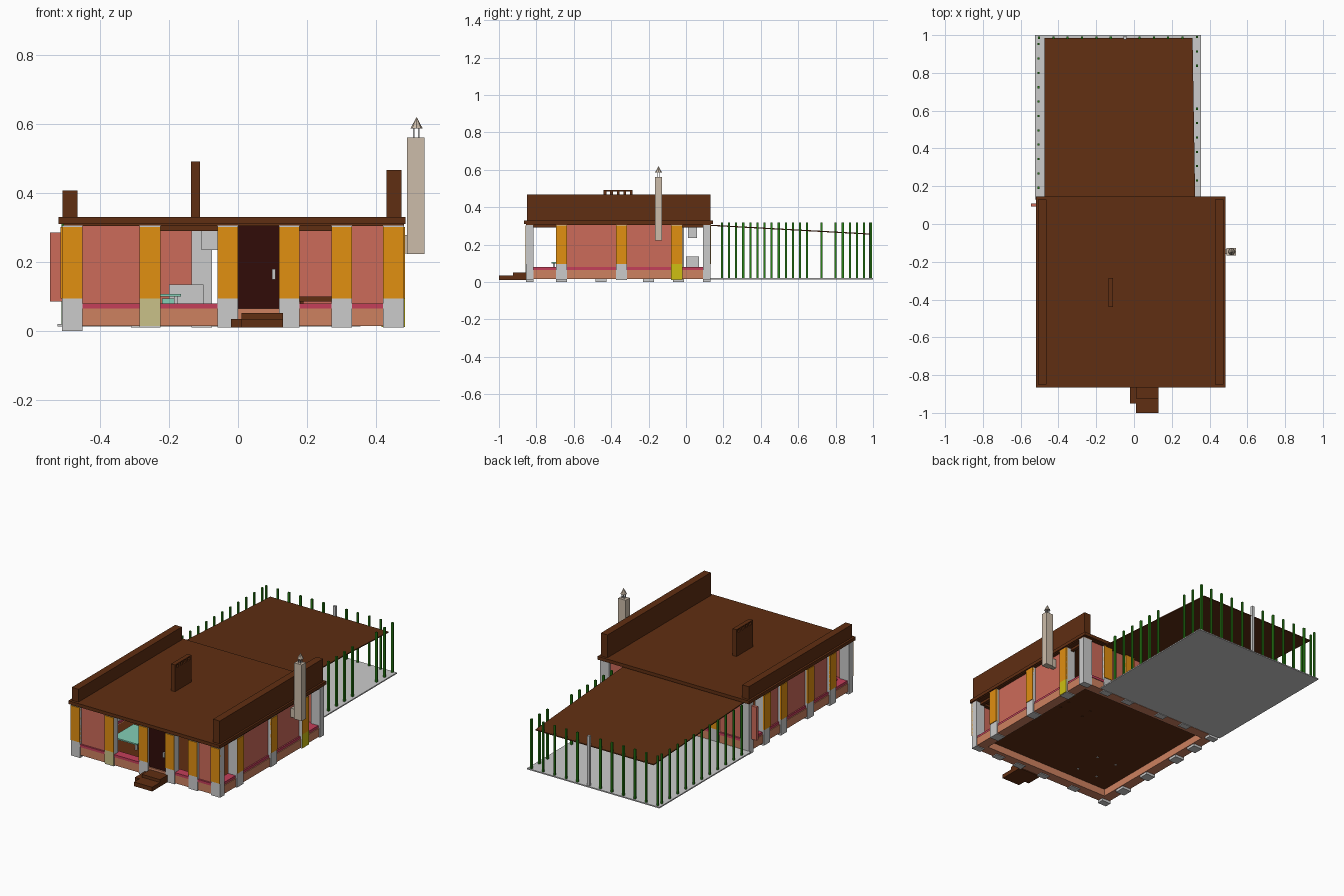
import bpy, bmesh, math

if "Cube" in bpy.data.objects:
    bpy.data.objects.remove(bpy.data.objects["Cube"])

def mat(name, r, g, b):
    m = bpy.data.materials.new(name)
    m.diffuse_color = tuple((c / 255) ** 2.2 for c in (r, g, b)) + (1,)
    m.use_nodes = True
    m.node_tree.nodes["Principled BSDF"].inputs["Base Color"].default_value = m.diffuse_color
    return m

BROWN = mat("brown", 96, 50, 25)
DARK = mat("dark_wood", 52, 20, 17)
ORANGE = mat("orange", 224, 142, 24)
RED = mat("red", 203, 106, 90)
SALMON = mat("salmon", 204, 128, 96)
PINK = mat("pink", 195, 65, 90)
GREEN = mat("green", 45, 130, 28)
TAN = mat("tan", 203, 187, 168)
YELLOW = mat("yellow", 205, 190, 25)
PALE = mat("pale_yellow", 200, 192, 135)
TEAL = mat("teal", 130, 205, 180)

def boxes(name, ranges, m=None):
    """One object out of boxes given as (x0, x1, y0, y1, z0, z1)."""
    bm = bmesh.new()
    for x0, x1, y0, y1, z0, z1 in ranges:
        vs = bmesh.ops.create_cube(bm, size=1)["verts"]
        for v in vs:
            v.co.x = x0 if v.co.x < 0 else x1
            v.co.y = y0 if v.co.y < 0 else y1
            v.co.z = z0 if v.co.z < 0 else z1
    me = bpy.data.meshes.new(name)
    bm.to_mesh(me)
    bm.free()
    ob = bpy.data.objects.new(name, me)
    bpy.context.collection.objects.link(ob)
    if m:
        me.materials.append(m)
    return ob

X0, X1, Y0, Y1, T = -0.51, 0.48, -0.855, 0.13, 0.06

def ring(name, z0, z1, inset, t, m):
    a, b, c, d = X0 + inset, X1 - inset, Y0 + inset, Y1 - inset
    boxes(name, [(a, b, c, c + t, z0, z1), (a, b, d - t, d, z0, z1),
                 (a, a + t, c + t, d - t, z0, z1), (b - t, b, c + t, d - t, z0, z1)], m)

# plinth walls, sill, floor, ceiling beam
ring("low_wall", 0.015, 0.065, 0.005, T, SALMON)
boxes("floor", [(X0 + T, X1 - T, Y0 + T, Y1 - T, 0.058, 0.065)], BROWN)
a, b = X0 + 0.01, X1 - 0.01
boxes("sill", [(a, 0, Y0 + 0.002, Y0 + 0.055, 0.065, 0.08),
               (0.12, b, Y0 + 0.002, Y0 + 0.055, 0.065, 0.08),
               (a, b, Y1 - 0.055, Y1 - 0.002, 0.065, 0.08),
               (a, a + 0.05, Y0 + 0.05, Y1 - 0.05, 0.065, 0.08),
               (b - 0.05, b, Y0 + 0.05, Y1 - 0.05, 0.065, 0.08)], PINK)
ring("ceiling_beam", 0.29, 0.31, 0.03, 0.02, BROWN)

# columns: grey post with a coloured facing above the grey base
P = 0.004
TOP = 0.305

def facing(side, c, z0, z1, w=0.03):
    return {"front": (c - w, c + w, Y0 - P, Y0 + 0.006, z0, z1),
            "back": (c - w, c + w, Y1 - 0.006, Y1 + P, z0, z1),
            "left": (X0 - P, X0 + 0.006, c - w, c + w, z0, z1),
            "right": (X1 - 0.006, X1 + P, c - w, c + w, z0, z1)}[side]

cols = {"front": [-0.48, -0.255, -0.03, 0.148, 0.30, 0.45],
        "back": [-0.48, -0.28, -0.105, 0.14, 0.30, 0.45],
        "left": [-0.665, -0.455, -0.20, -0.04],
        "right": [-0.665, -0.345, -0.05]}
for side, centres in cols.items():
    posts, faces = [], []
    for c in centres:
        z = 0.0 if side == "left" or c == -0.48 else 0.01
        w = 0.03
        if side in ("front", "back"):
            y = (Y0, Y0 + 0.04) if side == "front" else (Y1 - 0.04, Y1)
            posts.append((c - w, c + w, *y, z, TOP))
            if side == "back" and c in (-0.48, 0.45):
                continue
        else:
            x = (X0, X0 + T) if side == "left" else (X1 - T, X1)
            posts.append((*x, c - w, c + w, z, TOP))
        faces.append(facing(side, c, 0.095, TOP - 0.003))
    boxes(side + "_columns", posts)
    boxes(side + "_column_facings", faces, ORANGE)
boxes("yellow_column_base", [(X1 - T - P, X1 + P, -0.08, -0.02, 0.012, 0.095)], YELLOW)
boxes("pale_column_base", [facing("front", -0.255, 0.015, 0.095)], PALE)

# red infill panels
Z = (0.08, TOP)
fy, by = (Y0 + 0.012, Y0 + 0.03), (Y1 - 0.03, Y1 - 0.012)
boxes("front_panels", [(-0.45, -0.285, *fy, *Z), (0.33, 0.42, *fy, *Z)], RED)
boxes("back_panels", [(-0.45, -0.31, *by, *Z), (-0.25, -0.135, *by, *Z),
                      (0.0, 0.11, *by, *Z), (0.17, 0.27, *by, *Z), (0.33, 0.42, *by, *Z)], RED)
lx, rx = (X0 + 0.018, X0 + 0.036), (X1 - 0.036, X1 - 0.018)
boxes("left_panels", [(*lx, -0.635, -0.485, *Z), (*lx, -0.425, -0.23, *Z),
                      (*lx, -0.17, -0.07, *Z)], RED)
boxes("right_panels", [(*rx, -0.635, -0.375, *Z), (*rx, -0.315, -0.08, *Z)], RED)
boxes("open_shutter", [(-0.545, X0 + 0.01, 0.092, 0.108, 0.085, 0.285)], RED)

# door and steps
boxes("door", [(0.0, 0.12, Y0 + 0.012, Y0 + 0.028, 0.04, TOP)], DARK)
boxes("door_handle", [(0.098, 0.108, Y0, Y0 + 0.014, 0.15, 0.18)])
boxes("steps", [(0.01, 0.13, -1.0, -0.85, 0.01, 0.035),
                (-0.02, 0.01, -0.95, -0.85, 0.01, 0.035),
                (0.01, 0.13, -0.925, -0.85, 0.035, 0.052)], BROWN)

# roof slab, parapets and slotted roof vent
boxes("roof", [(-0.52, 0.485, -0.866, 0.145, 0.31, 0.33),
               (X0 + 0.005, X1, Y0, Y1, 0.304, 0.31)], BROWN)
boxes("parapets", [(-0.508, -0.464, -0.85, 0.13, 0.33, 0.407),
                   (0.43, 0.474, -0.85, 0.13, 0.33, 0.467)], BROWN)
vy0, vy1 = -0.44, -0.285
vent = [(-0.136, -0.11, vy0, vy1, 0.33, 0.468), (-0.136, -0.11, vy0, vy1, 0.485, 0.491)]
for i in range(5):
    y = vy0 + i * (vy1 - vy0 - 0.015) / 4
    vent.append((-0.136, -0.11, y, y + 0.015, 0.468, 0.485))
boxes("roof_vent", vent, BROWN)

# chimney with a raised pyramid cap
boxes("chimney", [(0.49, 0.54, -0.167, -0.128, 0.223, 0.56),
                  (0.46, 0.49, -0.16, -0.135, 0.225, 0.278)], TAN)
boxes("chimney_cap_legs", [(x, x + 0.004, y, y + 0.004, 0.56, 0.587)
                           for x in (0.507, 0.521) for y in (-0.156, -0.143)])
bpy.ops.mesh.primitive_cone_add(vertices=8, radius1=0.018, radius2=0, depth=0.034,
                                location=(0.517, -0.147, 0.603))
cap = bpy.context.object
cap.name = "chimney_cap"
cap.data.materials.append(TAN)

# patio floor and sloped awning
boxes("patio_floor", [(-0.523, 0.355, 0.13, 1.0, 0.013, 0.02)])
awning = boxes("patio_awning", [(-0.475, 0.325, 0.06, 0.985, -0.004, 0.002)], BROWN)
for v in awning.data.vertices:
    v.co.z += 0.308 - (v.co.y - 0.06) * 0.055
    if v.co.x > 0 and v.co.y > 0.5:
        v.co.x -= 0.015

# fence of slim posts round the patio
S, H = 0.0055, 0.076
spots = [(-0.505, 0.192 + H * i) for i in range(11)]
spots += [(0.333, 0.23 + H * i) for i in range(11) if i not in (6, 7)]
spots += [(-0.503 + H * i, 0.986) for i in range(11)]
grey = spots[-5]
spots.remove(grey)
boxes("fence_posts", [(x - S, x + S, y - S, y + S, 0.02, 0.318) for x, y in spots], GREEN)
boxes("grey_fence_post", [(grey[0] - 0.008, grey[0] + 0.008, grey[1] - 0.008,
                           grey[1] + 0.008, 0.02, 0.318)])

# furniture: glass table with stools, kitchen counter and hood, bench
boxes("table_top", [(-0.33, -0.165, -0.72, -0.52, 0.10, 0.108)], TEAL)
boxes("table_legs", [(x, x + 0.01, y, y + 0.01, 0.055, 0.10)
                     for x in (-0.32, -0.185) for y in (-0.71, -0.54)])
boxes("stools", [(x, x + 0.04, -0.49, -0.45, 0.065, 0.095) for x in (-0.31, -0.22)], TEAL)
boxes("kitchen_counter", [(-0.20, -0.10, 0.0, 0.07, 0.065, 0.135)])
boxes("kitchen_hood", [(-0.105, -0.06, 0.01, 0.06, 0.235, 0.305)])
boxes("bench", [(0.17, 0.36, -0.25, -0.15, 0.085, 0.1)] +
      [(x, x + 0.01, y, y + 0.01, 0.055, 0.085) for x in (0.18, 0.34) for y in (-0.24, -0.17)], BROWN)
